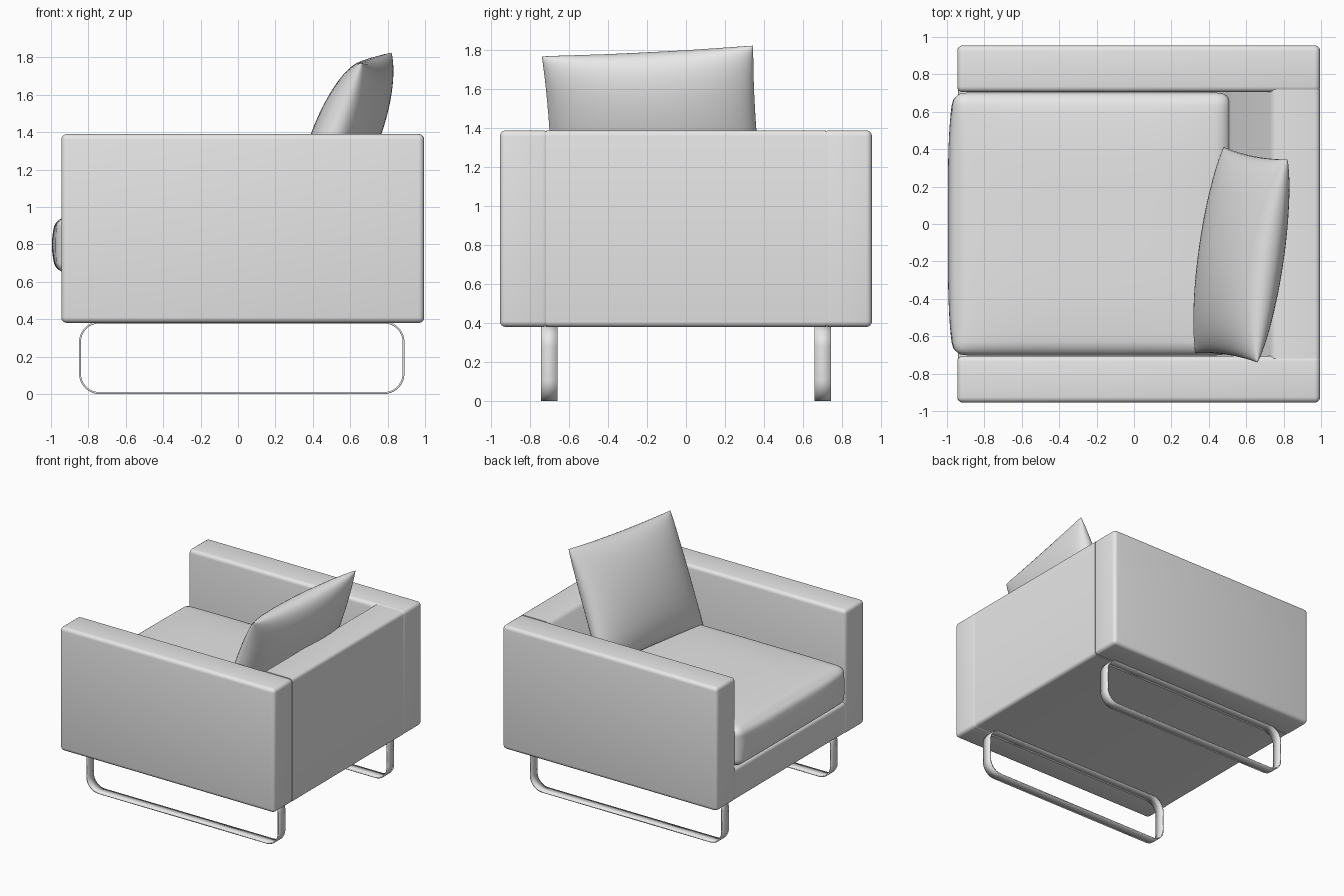
import bpy, bmesh, math
from mathutils import Vector

cube = bpy.data.objects.get("Cube")
if cube:
    bpy.data.objects.remove(cube, do_unlink=True)

grey = bpy.data.materials.new("plain_grey")
grey.use_nodes = True
COLOR = (0.8, 0.8, 0.8, 1)
grey.diffuse_color = COLOR
grey.node_tree.nodes["Principled BSDF"].inputs["Base Color"].default_value = COLOR


def finish(name, bm, angle=35):
    """Turn a bmesh into a named, smooth shaded object."""
    bmesh.ops.recalc_face_normals(bm, faces=bm.faces[:])
    mesh = bpy.data.meshes.new(name)
    bm.to_mesh(mesh)
    bm.free()
    mesh.materials.append(grey)
    obj = bpy.data.objects.new(name, mesh)
    bpy.context.collection.objects.link(obj)
    bpy.ops.object.select_all(action='DESELECT')
    obj.select_set(True)
    bpy.context.view_layer.objects.active = obj
    bpy.ops.object.shade_smooth_by_angle(angle=math.radians(angle))
    return obj


def prism(profile, y0, y1, radius, segments=4, round_ends=True):
    """Extrude an x-z profile along y and round its edges."""
    bm = bmesh.new()
    face = bm.faces.new([bm.verts.new((x, y0, z)) for x, z in profile])
    ext = bmesh.ops.extrude_face_region(bm, geom=[face])
    verts = [g for g in ext["geom"] if isinstance(g, bmesh.types.BMVert)]
    bmesh.ops.translate(bm, verts=verts, vec=(0, y1 - y0, 0))
    bmesh.ops.recalc_face_normals(bm, faces=bm.faces[:])
    edges = [e for e in bm.edges
             if round_ends or abs(e.verts[0].co.y - e.verts[1].co.y) > 0.01]
    bmesh.ops.bevel(bm, geom=edges, offset=radius, segments=segments,
                    profile=0.5, affect='EDGES', clamp_overlap=True)
    return bm


def rect(x0, x1, z0, z1):
    return [(x0, z0), (x1, z0), (x1, z1), (x0, z1)]


# Seat rail and sloping back in one L-shaped frame
frame_profile = [(-0.94, 0.38), (0.995, 0.38), (0.995, 1.39), (0.74, 1.39),
                 (0.52, 0.95), (0.4, 0.64), (-0.94, 0.64)]
finish("seat_frame_and_back", prism(frame_profile, -0.718, 0.718, 0.028, round_ends=False))

# Arms and strap legs, one on each side
for side, label in ((-1, "front"), (1, "back")):
    y0, y1 = sorted((side * 0.705, side * 0.955))
    finish(label + "_arm", prism(rect(-0.945, 0.995, 0.38, 1.39), y0, y1, 0.03))

    y0, y1 = sorted((side * 0.66, side * 0.745))
    bm = prism(rect(-0.85, 0.89, 0.0, 0.388), y0, y1, 0.11, 10, False)
    caps = [f for f in bm.faces if abs(f.normal.y) > 0.9]
    bmesh.ops.delete(bm, geom=caps, context='FACES')
    leg = finish(label + "_strap_leg", bm)
    solid = leg.modifiers.new("strap_thickness", 'SOLIDIFY')
    solid.thickness = 0.01
    solid.offset = -1

# Seat cushion: rounded box with a crowned top and bulging front
bm = bmesh.new()
bmesh.ops.create_cube(bm, size=2)
bmesh.ops.subdivide_edges(bm, edges=bm.edges[:], cuts=40, use_grid_fill=True)
half = Vector((0.74, 0.702, 0.157))
center = Vector((-0.225, 0, 0.797))
ROUND = 0.06
for v in bm.verts:
    u, w, h = v.co
    p = Vector([a * b for a, b in zip(v.co, half)])
    core = Vector([max(-(b - ROUND), min(b - ROUND, a)) for a, b in zip(p, half)])
    p = core + (p - core).normalized() * ROUND
    if h > 0:
        p.z += 0.03 * h * (1 - u ** 4) * (1 - w ** 4)
    if u < 0:
        p.x += 0.03 * u * (1 - h * h) * (1 - w ** 4)
    v.co = p + center
finish("seat_cushion", bm, 50)

# Loose back pillow: two puffed sheets sharing a seam
low_front, low_back = Vector((0.33, -0.69, 0.94)), Vector((0.48, 0.41, 0.96))
top_front, top_back = Vector((0.66, -0.74, 1.77)), Vector((0.82, 0.345, 1.825))
normal = (low_back - low_front).cross(top_front - low_front).normalized()
N = 32
bm = bmesh.new()
for sign in (-1, 1):
    grid = []
    for i in range(N + 1):
        row = []
        for j in range(N + 1):
            u = math.sin(math.pi * (i / N - 0.5))
            w = math.sin(math.pi * (j / N - 0.5))
            puff = max(0, (1 - u * u) * (1 - w * w)) ** 0.45
            s = (1 + u * (1 - 0.03 * (1 - w * w))) / 2
            t = (1 + w * (1 - 0.03 * (1 - u * u))) / 2
            p = low_front.lerp(low_back, s).lerp(top_front.lerp(top_back, s), t)
            row.append(bm.verts.new(p + normal * sign * 0.165 * puff))
        grid.append(row)
    for i in range(N):
        for j in range(N):
            bm.faces.new((grid[i][j], grid[i + 1][j], grid[i + 1][j + 1], grid[i][j + 1]))
bmesh.ops.remove_doubles(bm, verts=bm.verts[:], dist=0.0005)
finish("back_pillow", bm, 60)
